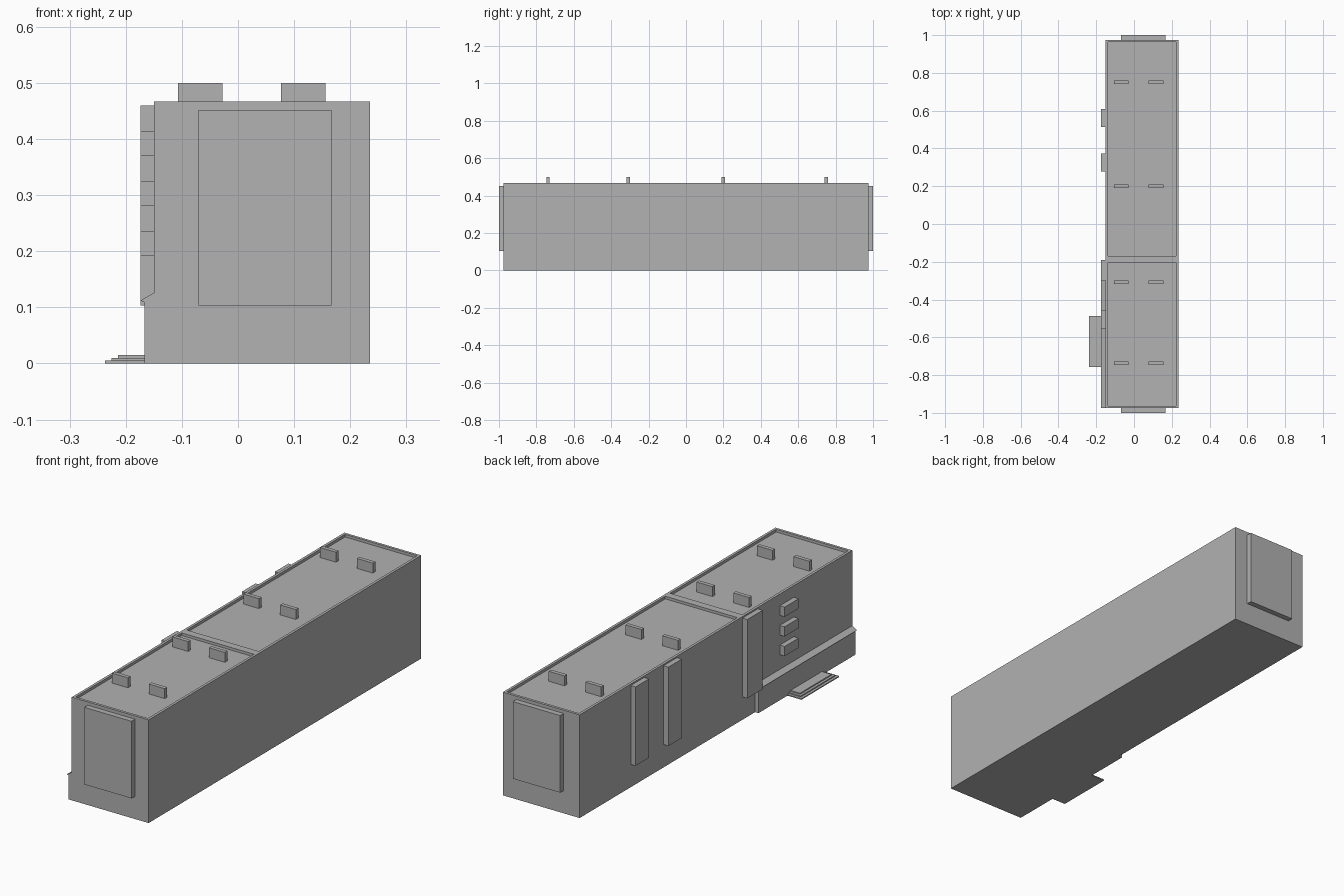
import bpy
import bmesh

default_cube = bpy.data.objects.get("Cube")
if default_cube:
    bpy.data.objects.remove(default_cube, do_unlink=True)

# One plain grey for the whole building
grey = bpy.data.materials.new("plain_grey")
grey.use_nodes = True
colour = (0.445, 0.445, 0.445, 1)
grey.diffuse_color = colour
grey.node_tree.nodes["Principled BSDF"].inputs["Base Color"].default_value = colour


def prism(name, profile, y0, y1):
    """Extrude an x-z profile from y0 to y1."""
    bm = bmesh.new()
    face = bm.faces.new([bm.verts.new((x, y0, z)) for x, z in profile])
    result = bmesh.ops.extrude_face_region(bm, geom=[face])
    moved = [v for v in result["geom"] if isinstance(v, bmesh.types.BMVert)]
    bmesh.ops.translate(bm, vec=(0, y1 - y0, 0), verts=moved)
    bmesh.ops.recalc_face_normals(bm, faces=bm.faces)
    mesh = bpy.data.meshes.new(name)
    bm.to_mesh(mesh)
    bm.free()
    mesh.materials.append(grey)
    obj = bpy.data.objects.new(name, mesh)
    bpy.context.collection.objects.link(obj)
    return obj


def box(name, x0, x1, y0, y1, z0, z1):
    return prism(name, [(x0, z0), (x1, z0), (x1, z1), (x0, z1)], y0, y1)


WALL, FAR_WALL, END, TOP, ROOF = -0.15, 0.235, 0.975, 0.467, 0.455
RELIEF = -0.174

# Main block with two sunken roof areas behind a thin parapet
body = box("main_block", WALL, FAR_WALL, -END, END, 0, TOP)
for y0, y1 in ((-0.963, -0.205), (-0.17, 0.963)):
    cutter = box("roof_cutter", WALL + 0.012, FAR_WALL - 0.012, y0, y1, ROOF, TOP + 0.1)
    cutter.hide_render = True
    cut = body.modifiers.new("roof_recess", "BOOLEAN")
    cut.operation = "DIFFERENCE"
    cut.solver = "EXACT"
    cut.object = cutter
    bpy.context.view_layer.objects.active = body
    bpy.ops.object.modifier_apply(modifier=cut.name)
    bpy.data.objects.remove(cutter, do_unlink=True)

# Raised panels on both end walls
box("front_panel", -0.07, 0.167, -1, -END, 0.103, 0.452)
box("back_panel", -0.07, 0.167, END, 1, 0.103, 0.452)

# Roof vents in pairs
for y in (-0.738, -0.308, 0.2, 0.75):
    for x in (-0.107, 0.077):
        box("roof_vent", x, x + 0.079, y - 0.009, y + 0.009, ROOF, 0.5)

# Tall wall panels on the right side
for y0, y1 in ((0.513, 0.609), (0.278, 0.374), (-0.3, -0.19)):
    box("tall_wall_panel", RELIEF, WALL, y0, y1, 0.103, 0.46)

# Stack of small wall blocks
for z in (0.192, 0.281, 0.37):
    box("small_wall_block", RELIEF, WALL, -0.557, -0.457, z, z + 0.044)

# Plinth with a sloping ledge
prism("plinth", [(WALL, 0), (-0.167, 0), (-0.167, 0.109), (RELIEF, 0.112), (WALL, 0.126)],
      -END, -0.28)

# Entrance steps, each smaller than the one below
for i in range(3):
    inset = 0.0115 * i
    box("entrance_step", -0.237 + inset, -0.167, -0.757 + inset, -0.487 - inset,
        0.005 * i, 0.005 * (i + 1))
